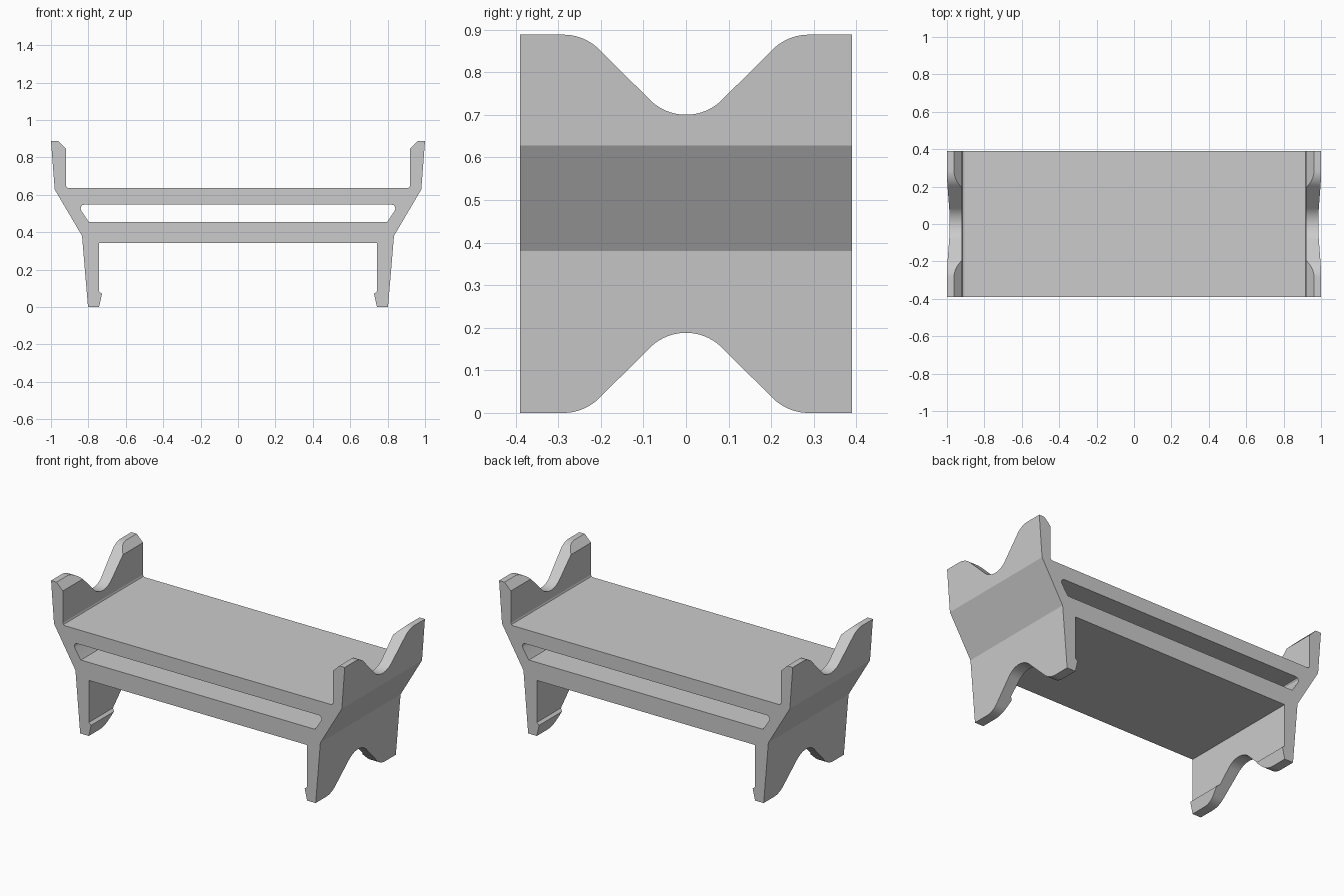
import bpy, bmesh, math
from mathutils import Vector

cube = bpy.data.objects.get("Cube")
if cube:
    bpy.data.objects.remove(cube, do_unlink=True)

grey = bpy.data.materials.new("plain grey")
grey.use_nodes = True
colour = (0.6, 0.6, 0.6, 1)
grey.diffuse_color = colour
grey.node_tree.nodes["Principled BSDF"].inputs["Base Color"].default_value = colour


def mirrored(half):
    """Close a half outline by reflecting it across the centre."""
    return half + [(-u, z) for u, z in reversed(half)]


def prism(name, outline, depth, along_x=False):
    """Extrude an outline along y, or along x, centred on the origin."""
    bm = bmesh.new()
    place = (lambda u, z: (-depth, u, z)) if along_x else (lambda u, z: (u, -depth, z))
    face = bm.faces.new([bm.verts.new(place(u, z)) for u, z in outline])
    move = Vector((2 * depth, 0, 0)) if along_x else Vector((0, 2 * depth, 0))
    new = bmesh.ops.extrude_face_region(bm, geom=[face])["geom"]
    bmesh.ops.translate(bm, vec=move, verts=[v for v in new if isinstance(v, bmesh.types.BMVert)])
    bmesh.ops.recalc_face_normals(bm, faces=bm.faces)
    mesh = bpy.data.meshes.new(name)
    bm.to_mesh(mesh)
    bm.free()
    mesh.materials.append(grey)
    obj = bpy.data.objects.new(name, mesh)
    bpy.context.collection.objects.link(obj)
    return obj


HEIGHT, NOTCH, RADIUS, STEPS = 0.888, 0.188, 0.12, 10
HALF_WIDTH = 0.288


def notch(name, top):
    """Valley with rounded bottom and rounded shoulders, cut through both ends."""
    half = []
    for i in range(STEPS + 1):
        a = math.radians(45) * i / STEPS
        half.append((RADIUS * math.sin(a), RADIUS * (1 - math.cos(a))))
    shoulder = [(HALF_WIDTH - u, NOTCH - z) for u, z in reversed(half)]
    half = half[1:] + shoulder + [(HALF_WIDTH, NOTCH + 0.1)]
    outline = [(0, 0)] + mirrored(half)
    outline = [(u, HEIGHT - NOTCH + z if top else NOTCH - z) for u, z in outline]
    return prism(name, outline, 1.2, along_x=True)


# Stand body: deck, splayed end walls and legs with small inner lips
body = prism("stacking_stand", mirrored([
    (0.743, 0.342), (0.743, 0.083), (0.727, 0.07), (0.743, 0), (0.802, 0),
    (0.834, 0.38), (0.98, 0.628), (1.0, HEIGHT), (0.963, HEIGHT),
    (0.92, 0.845), (0.92, 0.648), (0.916, 0.639), (0.907, 0.635)]), 0.39)

# Long slot through the deck and notches in walls and legs
cutters = [
    prism("slot_cutter", mirrored([
        (0.797, 0.453), (0.836, 0.512), (0.841, 0.524), (0.84, 0.535),
        (0.833, 0.544), (0.822, 0.547)]), 0.6),
    notch("wall_notch_cutter", True),
    notch("leg_notch_cutter", False)]

bpy.ops.object.select_all(action="DESELECT")
body.select_set(True)
bpy.context.view_layer.objects.active = body
for cutter in cutters:
    cutter.hide_render = True
    mod = body.modifiers.new("cut", "BOOLEAN")
    mod.operation, mod.solver, mod.object = "DIFFERENCE", "EXACT", cutter
    bpy.ops.object.modifier_apply(modifier=mod.name)
    bpy.data.objects.remove(cutter, do_unlink=True)

bpy.ops.object.shade_smooth_by_angle(angle=math.radians(18))
